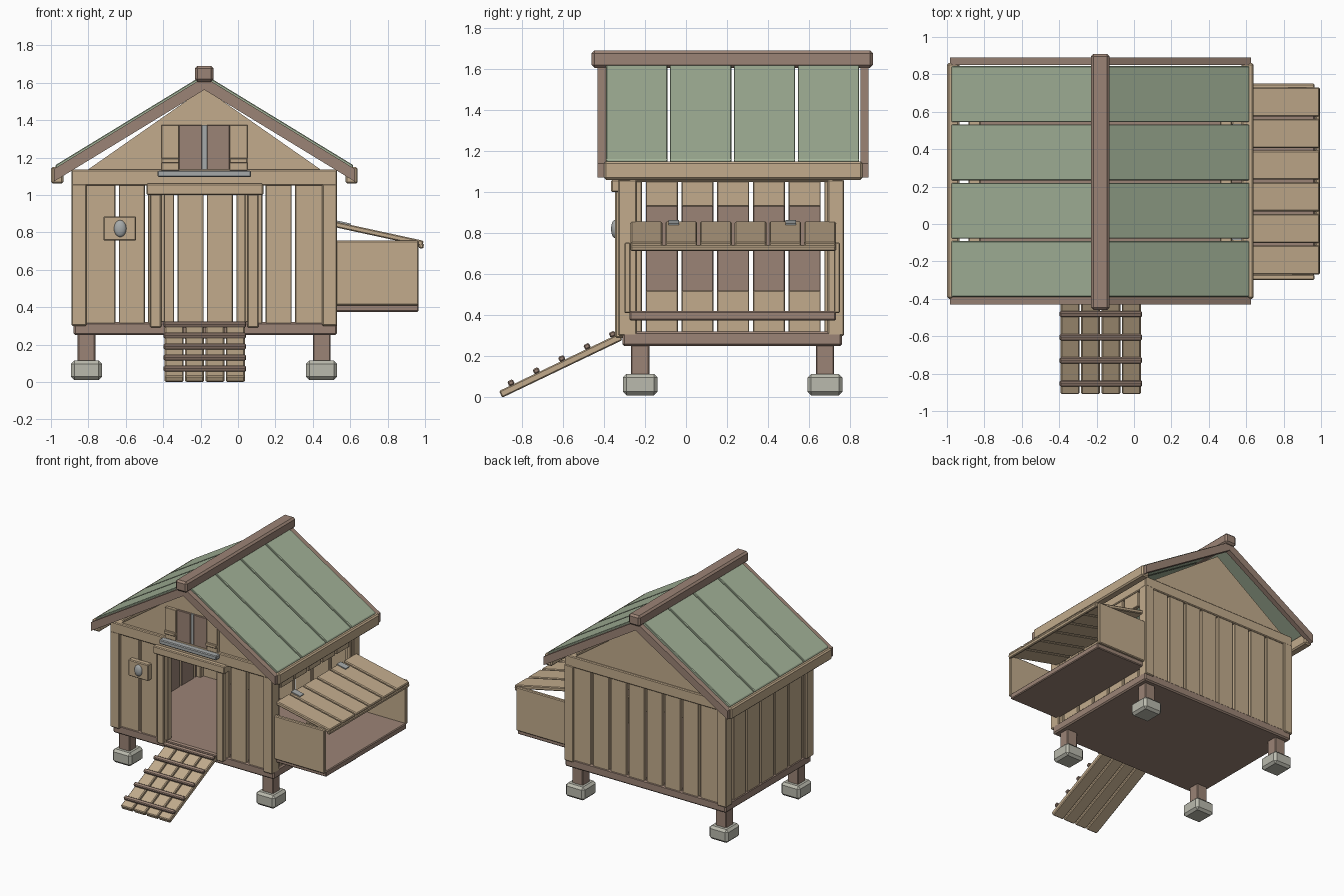
import bpy, bmesh, math
from mathutils import Matrix

cube = bpy.data.objects.get("Cube")
if cube:
    bpy.data.objects.remove(cube, do_unlink=True)

CX = -0.18            # house centre line
SLOPE = 0.61          # roof pitch


def material(name, rgb):
    m = bpy.data.materials.new(name)
    m.use_nodes = True
    m.diffuse_color = (*rgb, 1)
    m.node_tree.nodes["Principled BSDF"].inputs["Base Color"].default_value = (*rgb, 1)
    return m


TAN = material("tan wood", (0.54, 0.41, 0.265))
BROWN = material("brown wood", (0.33, 0.23, 0.18))
GREEN = material("green roofing", (0.36, 0.44, 0.31))
STONE = material("stone", (0.49, 0.49, 0.42))
METAL = material("grey metal", (0.38, 0.40, 0.40))


def finish(name, bm, mat, bevel):
    if bevel:
        bmesh.ops.bevel(bm, geom=bm.edges[:], offset=bevel, segments=1, affect='EDGES')
    bmesh.ops.recalc_face_normals(bm, faces=bm.faces[:])
    me = bpy.data.meshes.new(name)
    bm.to_mesh(me)
    bm.free()
    me.materials.append(mat)
    ob = bpy.data.objects.new(name, me)
    bpy.context.collection.objects.link(ob)
    return ob


def box(name, x, y, z, mat, bevel=0.006):
    """Box given as (low, high) pairs."""
    bm = bmesh.new()
    size = [b - a for a, b in (x, y, z)]
    mid = [(a + b) / 2 for a, b in (x, y, z)]
    bmesh.ops.create_cube(bm, size=1, matrix=Matrix.Translation(mid) @ Matrix.Diagonal((*size, 1)))
    return finish(name, bm, mat, bevel)


def prism(name, pts, y0, y1, mat, bevel=0.0):
    """Extrude an x-z outline along y."""
    bm = bmesh.new()
    face = bm.faces.new([bm.verts.new((px, y0, pz)) for px, pz in pts])
    ext = bmesh.ops.extrude_face_region(bm, geom=[face])
    verts = [v for v in ext["geom"] if isinstance(v, bmesh.types.BMVert)]
    bmesh.ops.translate(bm, verts=verts, vec=(0, y1 - y0, 0))
    return finish(name, bm, mat, bevel)


def boards(lo, hi, start, pitch, gap=0.018):
    """Board spans between lo and hi, with gaps at start + n * pitch."""
    spans, a = [], lo
    n = math.ceil((lo + gap - start) / pitch)
    while start + n * pitch < hi - gap:
        g = start + n * pitch
        spans.append((a, g - gap / 2))
        a, n = g + gap / 2, n + 1
    return spans + [(a, hi)]


# Floor, legs and footings
box("floor", (-0.88, 0.53), (-0.31, 0.76), (0.25, 0.32), BROWN, 0.01)
for x in (-0.81, 0.447):
    for y in (-0.223, 0.677):
        box("leg", (x - 0.047, x + 0.047), (y - 0.045, y + 0.045), (0.09, 0.26), BROWN)
        box("footing", (x - 0.083, x + 0.083), (y - 0.085, y + 0.085), (0.01, 0.115), STONE, 0.018)

# Corner posts
for x in ((-0.89, -0.81), (0.45, 0.53)):
    for y in ((-0.33, -0.24), (0.69, 0.77)):
        box("corner_post", x, y, (0.3, 1.06), TAN)

# Front and back wall boards
Z = (0.3, 1.07)
for span in boards(-0.82, -0.45, -0.175, 0.157) + boards(0.09, 0.46, -0.175, 0.157):
    box("front_board", span, (-0.305, -0.275), Z, TAN, 0.004)
for span in boards(-0.82, 0.46, -0.175, 0.157):
    box("back_board", span, (0.725, 0.755), Z, TAN, 0.004)

# Side wall boards, with a nest opening on one side
for i, span in enumerate(boards(-0.27, 0.73, -0.205, 0.174)):
    board = box("left_out_board", (-0.875, -0.845), span, Z, TAN, 0.004)
    board.data.materials.append(BROWN)
    for p in board.data.polygons:
        p.material_index = 1 if p.normal.x > 0.5 else 0
    if span[0] < -0.22 or span[1] > 0.7:
        box("nest_side_board", (0.485, 0.515), span, Z, TAN, 0.004)
    else:
        box("nest_side_board_low", (0.485, 0.515), span, (0.3, 0.52), TAN, 0.004)
        box("nest_side_board_high", (0.485, 0.515), span, (0.93, 1.07), TAN, 0.004)

# Top rails around the walls
for y in ((-0.33, -0.27), (0.71, 0.765)):
    box("end_rail", (-0.89, 0.53), y, (1.05, 1.135), TAN)
for x in ((-0.885, -0.82), (0.46, 0.525)):
    box("side_rail", x, (-0.29, 0.73), (1.05, 1.135), TAN)

# Gables
for y in (-0.305, 0.72):
    prism("gable", [(-0.81, 1.13), (0.45, 1.13), (CX, 1.57)], y, y + 0.03, TAN)

# Roof sheets, verge boards and eave boards, mirrored about the centre line
for s in (-1, 1):
    def strip(d0, d1, top, depth):
        return [(CX + s * d0, top - SLOPE * d0), (CX + s * d1, top - SLOPE * d1),
                (CX + s * d1, top - SLOPE * d1 - depth), (CX + s * d0, top - SLOPE * d0 - depth)]
    for i in range(4):
        y = -0.39 + i * 0.3115
        prism("roof_sheet", strip(0.01, 0.795, 1.645, 0.03), y, y + 0.299, GREEN, 0.004)
    for y in (-0.43, 0.85):
        prism("verge_board", strip(0, 0.805, 1.63, 0.068), y, y + 0.04, BROWN)
    x = CX + s * 0.787
    box("eave_board", (x - 0.033, x + 0.033), (-0.4, 0.86), (1.06, 1.15), TAN, 0.01)
box("ridge_beam", (CX - 0.05, CX + 0.05), (-0.46, 0.91), (1.605, 1.69), BROWN, 0.014)

# Doorway trim
for x in ((-0.47, -0.41), (0.05, 0.11)):
    box("door_post", x, (-0.345, -0.3), (0.29, 1.03), TAN)
for x in ((-0.42, -0.39), (0.035, 0.06)):
    box("door_jamb", x, (-0.325, -0.27), (0.32, 1.03), TAN, 0.004)
box("door_header", (-0.49, 0.135), (-0.365, -0.3), (1.0, 1.06), TAN)

# Gable window with shutters and sill
for s in (-1, 1):
    def span(a, b):
        return tuple(sorted((CX + s * a, CX + s * b)))
    box("window_leaf", span(0.013, 0.135), (-0.318, -0.3), (1.13, 1.375), BROWN, 0.003)
    box("shutter", span(0.135, 0.23), (-0.33, -0.3), (1.13, 1.375), TAN, 0.003)
    box("shutter_batten", span(0.135, 0.23), (-0.345, -0.32), (1.17, 1.197), TAN, 0.004)
box("window_bar", (CX - 0.013, CX + 0.013), (-0.314, -0.3), (1.13, 1.375), METAL, 0)
box("window_sill", (-0.43, 0.07), (-0.375, -0.3), (1.095, 1.13), METAL)

# Door opener box and knob
box("opener_box", (-0.72, -0.545), (-0.345, -0.3), (0.755, 0.885), TAN)
bm = bmesh.new()
bmesh.ops.create_uvsphere(bm, u_segments=20, v_segments=12, radius=1,
                          matrix=Matrix.Translation((-0.63, -0.345, 0.82)) @ Matrix.Diagonal((0.033, 0.02, 0.045, 1)))
for f in bm.faces:
    f.smooth = True
finish("opener_knob", bm, METAL, 0)

# Ramp: planks and treads laid flat, then tilted
ramp = Matrix.Translation((0, -0.61, 0.155)) @ Matrix.Rotation(math.atan2(0.28, 0.585), 4, 'X')
for i in range(4):
    x = -0.392 + i * 0.1095
    box("ramp_plank", (x, x + 0.1), (-0.325, 0.325), (-0.018, 0.018), TAN).matrix_world = ramp
for i in range(5):
    y = -0.255 + i * 0.137
    box("ramp_tread", (-0.397, 0.043), (y - 0.015, y + 0.015), (0.016, 0.042), BROWN).matrix_world = ramp

# Nest box: base, ends and sloping plank lid
box("nest_base", (0.51, 0.965), (-0.275, 0.73), (0.375, 0.42), BROWN)
for y in ((-0.3, -0.27), (0.72, 0.75)):
    box("nest_end", (0.51, 0.965), y, (0.41, 0.755), TAN)
lid = Matrix.Translation((0.53, 0, 0.84)) @ Matrix.Rotation(math.atan2(0.1, 0.46), 4, 'Y')
for i in range(6):
    y = -0.27 + i * 0.169
    box("nest_lid_plank", (-0.01, 0.47), (y, y + 0.155), (-0.015, 0.015), TAN).matrix_world = lid
box("nest_lid_lip", (0.45, 0.476), (-0.27, 0.73), (-0.028, 0.0), TAN).matrix_world = lid
for y in (-0.06, 0.51):
    box("lid_hinge", (-0.01, 0.07), (y - 0.025, y + 0.025), (0.012, 0.022), METAL, 0).matrix_world = lid
